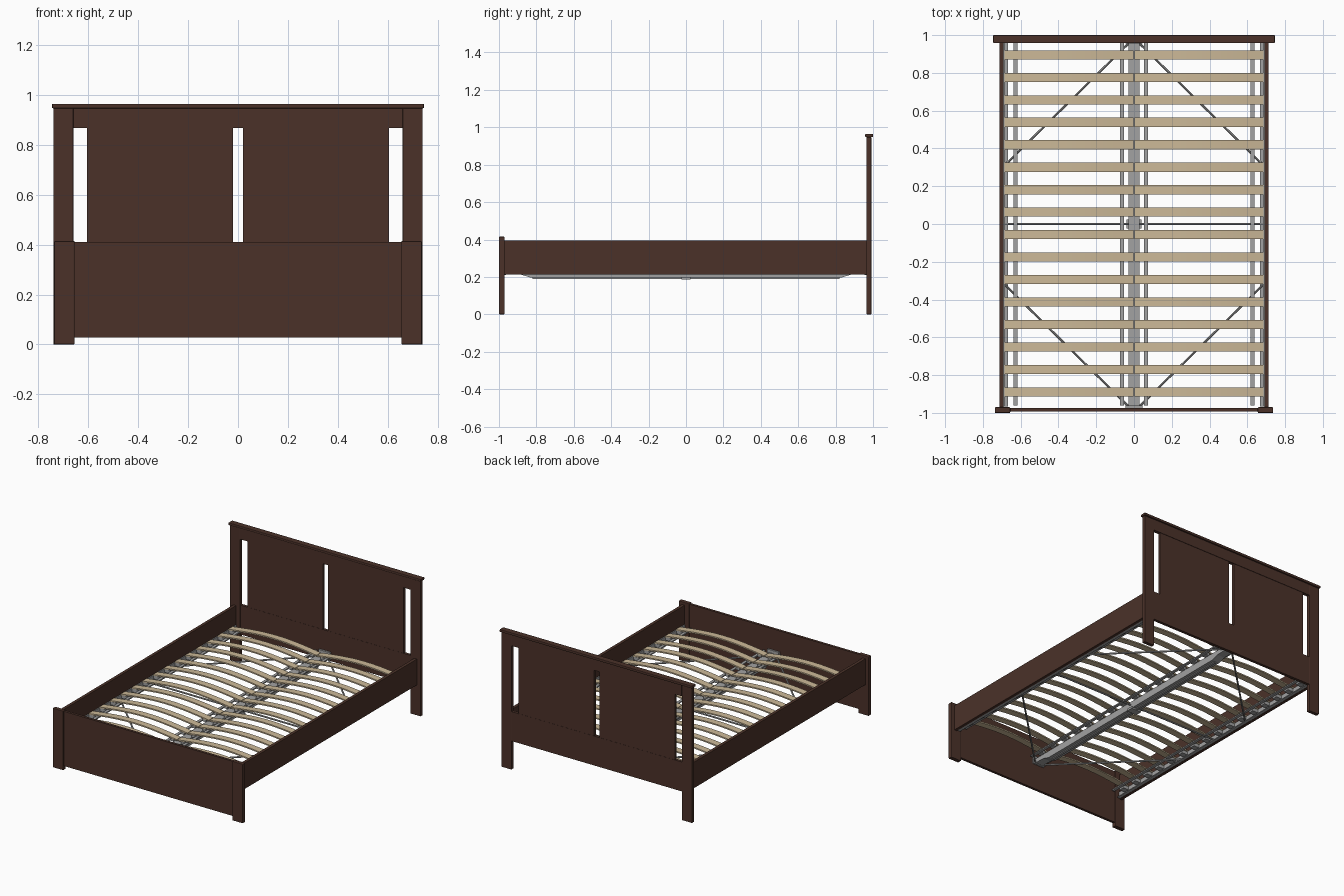
import bpy, bmesh, math
from mathutils import Vector

old = bpy.data.objects.get("Cube")
if old:
    bpy.data.objects.remove(old)


def material(name, rgb, rough=0.6):
    m = bpy.data.materials.new(name)
    m.use_nodes = True
    m.diffuse_color = (*rgb, 1)
    node = m.node_tree.nodes["Principled BSDF"]
    node.inputs["Base Color"].default_value = (*rgb, 1)
    node.inputs["Roughness"].default_value = rough
    return m


BROWN = material("dark brown wood", (0.07, 0.031, 0.022))
BIRCH = material("pale birch", (0.6, 0.48, 0.31))
STEEL = material("grey steel", (0.36, 0.36, 0.36))


def finish(name, bm, mat):
    bmesh.ops.recalc_face_normals(bm, faces=bm.faces)
    me = bpy.data.meshes.new(name)
    bm.to_mesh(me)
    bm.free()
    me.materials.append(mat)
    ob = bpy.data.objects.new(name, me)
    bpy.context.collection.objects.link(ob)
    return ob


def box(name, x, y, z, mat=BROWN, bevel=0.0):
    """Box from (min, max) pairs."""
    bm = bmesh.new()
    bmesh.ops.create_cube(bm, size=1)
    for v in bm.verts:
        v.co = [(a + b) / 2 + c * (b - a) for (a, b), c in zip((x, y, z), v.co)]
    ob = finish(name, bm, mat)
    if bevel:
        mod = ob.modifiers.new("soft edges", "BEVEL")
        mod.width = bevel
        mod.segments = 2
    return ob


def pair(name, x, y, z, mat=BROWN, bevel=0.0):
    """The same box on the left (+x) and right (-x)."""
    box("left_" + name, x, y, z, mat, bevel)
    box("right_" + name, (-x[1], -x[0]), y, z, mat, bevel)


def prism(name, points, axis, lo, hi, mat):
    """Extrude a 2D profile along x (points are y, z) or y (points are x, z)."""
    bm = bmesh.new()
    place = (lambda p: (lo, p[0], p[1])) if axis == "x" else (lambda p: (p[0], lo, p[1]))
    face = bm.faces.new([bm.verts.new(place(p)) for p in points])
    top = bmesh.ops.extrude_face_region(bm, geom=[face])["geom"]
    shift = Vector((hi - lo, 0, 0)) if axis == "x" else Vector((0, hi - lo, 0))
    bmesh.ops.translate(bm, vec=shift, verts=[g for g in top if isinstance(g, bmesh.types.BMVert)])
    return finish(name, bm, mat)


def rod(name, a, b, radius, mat=STEEL):
    bm = bmesh.new()
    a, b = Vector(a), Vector(b)
    bmesh.ops.create_cone(bm, cap_ends=True, segments=8, radius1=radius,
                          radius2=radius, depth=(b - a).length)
    rot = (b - a).to_track_quat("Z", "Y")
    for v in bm.verts:
        v.co = rot @ v.co + (a + b) / 2
    return finish(name, bm, mat)


# Headboard: posts, cap, rails and two panels with open slots between
pair("headboard_post", (0.66, 0.74), (0.965, 0.991), (0, 0.947), bevel=0.003)
box("headboard_cap", (-0.746, 0.746), (0.958, 1.0), (0.947, 0.965), bevel=0.004)
box("headboard_top_rail", (-0.66, 0.66), (0.966, 0.99), (0.868, 0.947))
box("headboard_lower_panel", (-0.66, 0.66), (0.968, 0.988), (0.2, 0.406))
pair("headboard_panel", (0.021, 0.606), (0.969, 0.987), (0.406, 0.868))

# Footboard
pair("footboard_leg", (0.655, 0.737), (-1.0, -0.97), (0, 0.415), bevel=0.004)
box("footboard_panel", (-0.655, 0.655), (-0.992, -0.974), (0.028, 0.411))

# Side rails with a steel ledge
pair("side_rail", (0.69, 0.712), (-0.972, 0.966), (0.213, 0.396), bevel=0.002)
pair("ledge_upright", (0.684, 0.69), (-0.965, 0.96), (0.215, 0.262), STEEL)
pair("ledge_shelf", (0.668, 0.69), (-0.965, 0.96), (0.215, 0.221), STEEL)

# Centre beam, tapered at both ends, with a raised rib beneath
beam = [(-0.97, 0.245), (-0.97, 0.215), (-0.88, 0.212), (-0.83, 0.196),
        (0.83, 0.196), (0.88, 0.212), (0.965, 0.215), (0.965, 0.245)]
prism("centre_beam", beam, "x", -0.03, 0.03, STEEL)
box("beam_rib", (-0.009, 0.009), (-0.82, 0.82), (0.19, 0.197), STEEL)
for name, y in (("front", (-0.974, -0.962)), ("back", (0.955, 0.968))):
    box(name + "_beam_bracket", (-0.045, 0.045), y, (0.21, 0.265), STEEL)

# Cross bar, its clamp and diagonal braces
rod("cross_bar", (-0.69, 0, 0.225), (0.69, 0, 0.225), 0.006)
box("cross_bar_clamp", (-0.04, 0.04), (-0.025, 0.025), (0.185, 0.2), STEEL)
for side, s in (("left", 1), ("right", -1)):
    rod(side + "_back_brace", (s * 0.03, 0.955, 0.222), (s * 0.685, 0.31, 0.222), 0.006)
    rod(side + "_front_brace", (s * 0.03, -0.965, 0.222), (s * 0.685, -0.32, 0.222), 0.006)

# Slat carrier straps running along the bed
pair("outer_strap", (0.618, 0.638), (-0.96, 0.96), (0.246, 0.254), STEEL)
pair("inner_strap", (0.054, 0.074), (-0.96, 0.96), (0.246, 0.254), STEEL)

# Arched slats, two per row, with end holders
COUNT, PITCH, WIDTH = 16, 0.119, 0.048
X0, X1, STEPS = 0.002, 0.686, 14


def arch(thick):
    ts = [i / STEPS for i in range(STEPS + 1)]
    curve = [(X0 + (X1 - X0) * t, 0.258 + 0.03 * math.sin(math.pi * t)) for t in ts]
    return curve + [(x, z + thick) for x, z in reversed(curve)]


for row in range(COUNT):
    y = (row - (COUNT - 1) / 2) * PITCH + 0.003
    for side, s in (("left", 1), ("right", -1)):
        slat = prism(f"{side}_slat_{row + 1}", [(s * x, z) for x, z in arch(0.009)],
                     "y", y - WIDTH / 2, y + WIDTH / 2, BIRCH)
        bpy.context.view_layer.objects.active = slat
        slat.select_set(True)
        bpy.ops.object.shade_smooth_by_angle(angle=math.radians(30))
        slat.select_set(False)
    span = (y - 0.02, y + 0.02)
    pair(f"outer_holder_{row + 1}", (0.64, 0.686), span, (0.236, 0.259), STEEL)
    pair(f"inner_holder_{row + 1}", (0.028, 0.056), span, (0.244, 0.26), STEEL)
